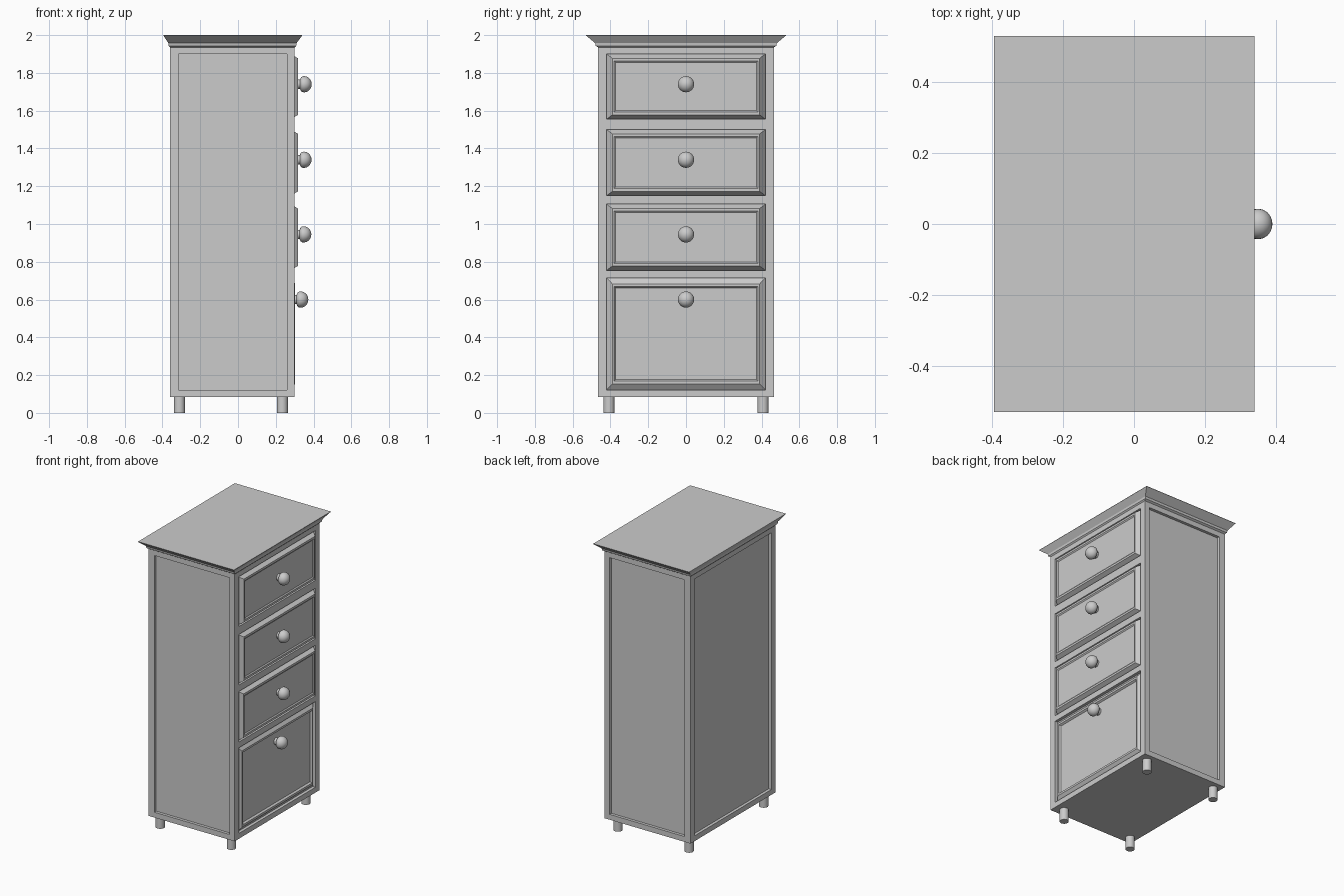
import bpy, bmesh, math

if "Cube" in bpy.data.objects:
    bpy.data.objects.remove(bpy.data.objects["Cube"])

X0, X1, Y = -0.36, 0.30, 0.465      # carcass extents
Z0, Z1 = 0.085, 1.94


def make(name, verts, faces):
    me = bpy.data.meshes.new(name)
    me.from_pydata(verts, [], faces)
    bm = bmesh.new()
    bm.from_mesh(me)
    bmesh.ops.recalc_face_normals(bm, faces=bm.faces)
    bm.to_mesh(me)
    bm.free()
    ob = bpy.data.objects.new(name, me)
    bpy.context.collection.objects.link(ob)
    return ob


def stack(name, rings):
    """Join rings of equal length into a closed solid."""
    n = len(rings[0])
    verts = [v for r in rings for v in r]
    faces = [tuple(range(n)), tuple(range(len(verts) - n, len(verts)))]
    for i in range(len(rings) - 1):
        for j in range(n):
            k = (j + 1) % n
            faces.append((i*n + j, i*n + k, i*n + n + k, i*n + n + j))
    return make(name, verts, faces)


def rect_z(x0, x1, y, z):
    return [(x0, -y, z), (x1, -y, z), (x1, y, z), (x0, y, z)]


def rect_x(y, z0, z1, x):
    return [(x, -y, z0), (x, y, z0), (x, y, z1), (x, -y, z1)]


def box(name, x0, x1, y0, y1, z0, z1):
    return stack(name, [[(x0, y0, z), (x1, y0, z), (x1, y1, z), (x0, y1, z)]
                        for z in (z0, z1)])


def circle(r, cx, cy, z, n=24):
    return [(cx + r*math.cos(2*math.pi*i/n), cy + r*math.sin(2*math.pi*i/n), z)
            for i in range(n)]


def smooth(ob):
    bpy.ops.object.select_all(action='DESELECT')
    bpy.context.view_layer.objects.active = ob
    ob.select_set(True)
    bpy.ops.object.shade_smooth_by_angle(angle=math.radians(40))


# recessed carcass with its bottom and top frames
box("carcass_core", X0 + 0.02, X1 - 0.025, -Y + 0.02, Y - 0.02, 0.11, 1.92)
box("bottom_frame", X0, X1, -Y, Y, Z0, 0.122)
box("top_frame", X0, X1, -Y, Y, 1.90, Z1)

# corner posts and feet
for xn, xa, xb, fx in (("back", X0, X0 + 0.045, -0.31),
                       ("front", X1 - 0.04, X1, 0.235)):
    for yn, s in (("left", -1), ("right", 1)):
        ya, yb = sorted((s*Y, s*(Y - 0.045)))
        box(f"{xn}_{yn}_post", xa, xb, ya, yb, 0.122, 1.90)
        smooth(stack(f"{xn}_{yn}_foot",
                     [circle(0.029, fx, s*0.408, z) for z in (0, 0.09)]))

# flared crown moulding
stack("crown", [rect_z(X0 - 0.035*t, X1 + 0.04*t, Y + 0.065*t, z)
                for t, z in ((0, 1.935), (0.2, 1.943), (0.25, 1.958),
                             (1, 1.998), (1, 2.0))])

# rails between the drawers
for i, (a, b) in enumerate(((0.715, 0.755), (1.105, 1.15), (1.50, 1.555))):
    box(f"rail_{i + 1}", X1 - 0.04, X1, -0.42, 0.42, a, b)

# drawer fronts with bevelled edges and sunken panels, and turned knobs
KNOB = [(-0.02, 0.024), (0.008, 0.024), (0.013, 0.036), (0.021, 0.042),
        (0.032, 0.043), (0.045, 0.040), (0.056, 0.033), (0.064, 0.023),
        (0.069, 0.011), (0.070, 0.002)]
for i, (a, b, face, kz, kx) in enumerate(((0.122, 0.715, 0.303, 0.60, 0.302),
                                          (0.755, 1.105, 0.317, 0.945, 0.318),
                                          (1.15, 1.50, 0.318, 1.34, 0.319),
                                          (1.555, 1.90, 0.318, 1.74, 0.320))):
    d = 0.032 if i == 0 else 0.023
    sink = 0.012 if i == 0 else 0.006
    stack(f"drawer_front_{i + 1}", [
        rect_x(0.42, a, b, 0.265),
        rect_x(0.42, a, b, 0.279),
        rect_x(0.39, a + d, b - d, face),
        rect_x(0.380, a + d + 0.014, b - d - 0.014, face),
        rect_x(0.372, a + d + 0.022, b - d - 0.022, face - sink)])
    smooth(stack(f"drawer_knob_{i + 1}",
                 [[(kx + h, p, q + kz) for p, q, _ in circle(r, 0, 0, 0)]
                  for h, r in KNOB]))
